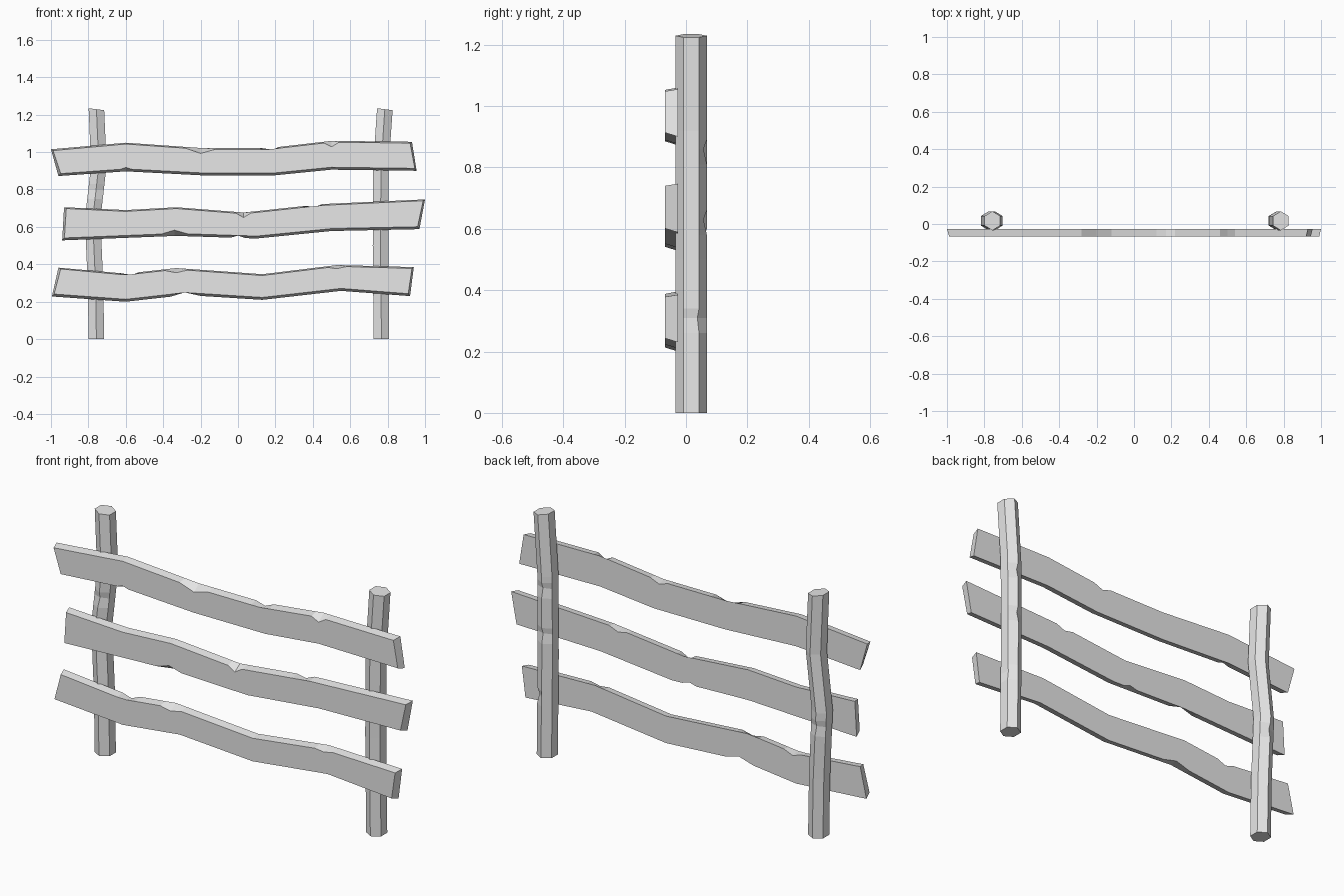
import bpy, bmesh, math

cube = bpy.data.objects.get("Cube")
if cube:
    bpy.data.objects.remove(cube, do_unlink=True)

# Single pale grey timber colour
GREY = (0.8, 0.8, 0.8, 1)
timber = bpy.data.materials.new("pale grey timber")
timber.use_nodes = True
timber.diffuse_color = GREY
timber.node_tree.nodes["Principled BSDF"].inputs["Base Color"].default_value = GREY


def finish(name, bm):
    bmesh.ops.recalc_face_normals(bm, faces=bm.faces)
    mesh = bpy.data.meshes.new(name)
    bm.to_mesh(mesh)
    bm.free()
    mesh.materials.append(timber)
    obj = bpy.data.objects.new(name, mesh)
    bpy.context.collection.objects.link(obj)


def height(edge, x):
    """Height of a wavy board edge at x."""
    for (x0, z0), (x1, z1) in zip(edge, edge[1:]):
        if x0 <= x <= x1:
            return z0 + (z1 - z0) * (x - x0) / (x1 - x0)
    return edge[-1][1]


def chipped(edge, inward, slope, chips):
    """Return (x, back z, front z) along an edge, with a nick at each chip."""
    pts = [(x, z, z + inward * slope) for x, z in edge
           if all(abs(x - c) > w for c, w, d, side in chips)]
    for c, w, d, side in chips:
        for x, dip in ((c - w, 0), (c, d), (c + w, 0)):
            z = height(edge, x)
            back = dip if side == "back" else 0
            front = dip if side == "front" else 0
            pts.append((x, z + inward * back, z + inward * (slope + front)))
    return sorted(pts)


def board(name, top, bottom, top_chips, bottom_chips):
    outline = chipped(top, -1, 0.007, top_chips)
    outline += chipped(bottom, 1, 0.013, bottom_chips)[::-1]
    lo, hi = -0.92, 0.9
    bm = bmesh.new()
    back = [bm.verts.new((x, -0.026, zb)) for x, zb, zf in outline]
    # The front face is drawn in slightly at the sawn ends
    front = [bm.verts.new((x + (0.012 if x < lo else -0.01 if x > hi else 0), -0.068, zf))
             for x, zb, zf in outline]
    bm.faces.new(back)
    bm.faces.new(front[::-1])
    n = len(outline)
    for i in range(n):
        j = (i + 1) % n
        bm.faces.new((back[i], front[i], front[j], back[j]))
    finish(name, bm)


# Three wavy boards; chips are (x, half width, depth, side)
board("top_board",
      [(-1, 1.015), (-0.6, 1.05), (-0.2, 1.022), (0.17, 1.022), (0.5, 1.06), (0.93, 1.055)],
      [(-0.96, 0.872), (-0.6, 0.897), (-0.2, 0.876), (0.2, 0.876), (0.5, 0.906), (0.955, 0.9)],
      [(-0.2, 0.08, 0.022, "front"), (0.5, 0.04, 0.025, "front"), (0.17, 0.05, 0.015, "back")],
      [(-0.6, 0.03, 0.008, "front")])
board("middle_board",
      [(-0.93, 0.705), (-0.6, 0.69), (-0.33, 0.705), (0.03, 0.677), (0.45, 0.722), (1, 0.747)],
      [(-0.94, 0.528), (-0.33, 0.552), (0.1, 0.538), (0.5, 0.578), (0.97, 0.588)],
      [(0.03, 0.04, 0.02, "front"), (0.4, 0.05, 0.015, "back")],
      [(-0.34, 0.07, 0.018, "front"), (0, 0.04, 0.012, "back")])
board("bottom_board",
      [(-0.96, 0.382), (-0.6, 0.35), (-0.33, 0.38), (0.13, 0.347), (0.53, 0.396), (0.94, 0.385)],
      [(-0.995, 0.228), (-0.6, 0.2), (-0.28, 0.236), (0.13, 0.21), (0.55, 0.258), (0.92, 0.23)],
      [(-0.33, 0.06, 0.018, "front"), (0.53, 0.05, 0.012, "front"), (-0.58, 0.05, 0.015, "back")],
      [(-0.28, 0.08, 0.015, "back")])


def post(name, rings, chips):
    """Six-sided crooked post; rings are (z, x), chips are (z, corner)."""
    path = [(z, x, None) for z, x in rings]
    centre = [(z, x) for z, x in rings]
    for z, corner in chips:
        path += [(z + dz, height(centre, z + dz), c)
                 for dz, c in ((-0.05, None), (0, corner), (0.03, None))]
    bm = bmesh.new()
    loops = []
    top = rings[-1][0]
    for z, x, chip in sorted(path, key=lambda p: p[0]):
        loop = []
        for k in range(6):
            a = math.radians(60 * k + 30)
            r = 0.78 if k == chip else 1
            tilt = 0.006 * math.cos(a) if z == top else 0
            loop.append(bm.verts.new((x + 0.048 * r * math.cos(a),
                                      0.017 + 0.051 * r * math.sin(a), z - 0.006 * (z == top) - tilt)))
        loops.append(loop)
    for lower, upper in zip(loops, loops[1:]):
        for k in range(6):
            j = (k + 1) % 6
            bm.faces.new((lower[k], lower[j], upper[j], upper[k]))
    bm.faces.new(loops[0])
    bm.faces.new(loops[-1])
    finish(name, bm)


# Two crooked posts behind the boards
post("right_post",
     [(0, -0.757), (0.3, -0.762), (0.64, -0.777), (0.93, -0.744), (1.235, -0.757)],
     [(0.57, 1), (0.8, 4)])
post("left_post",
     [(0, 0.767), (0.5, 0.762), (0.92, 0.764), (1.235, 0.785)],
     [(0.31, 0), (0.63, 1), (0.86, 1)])
